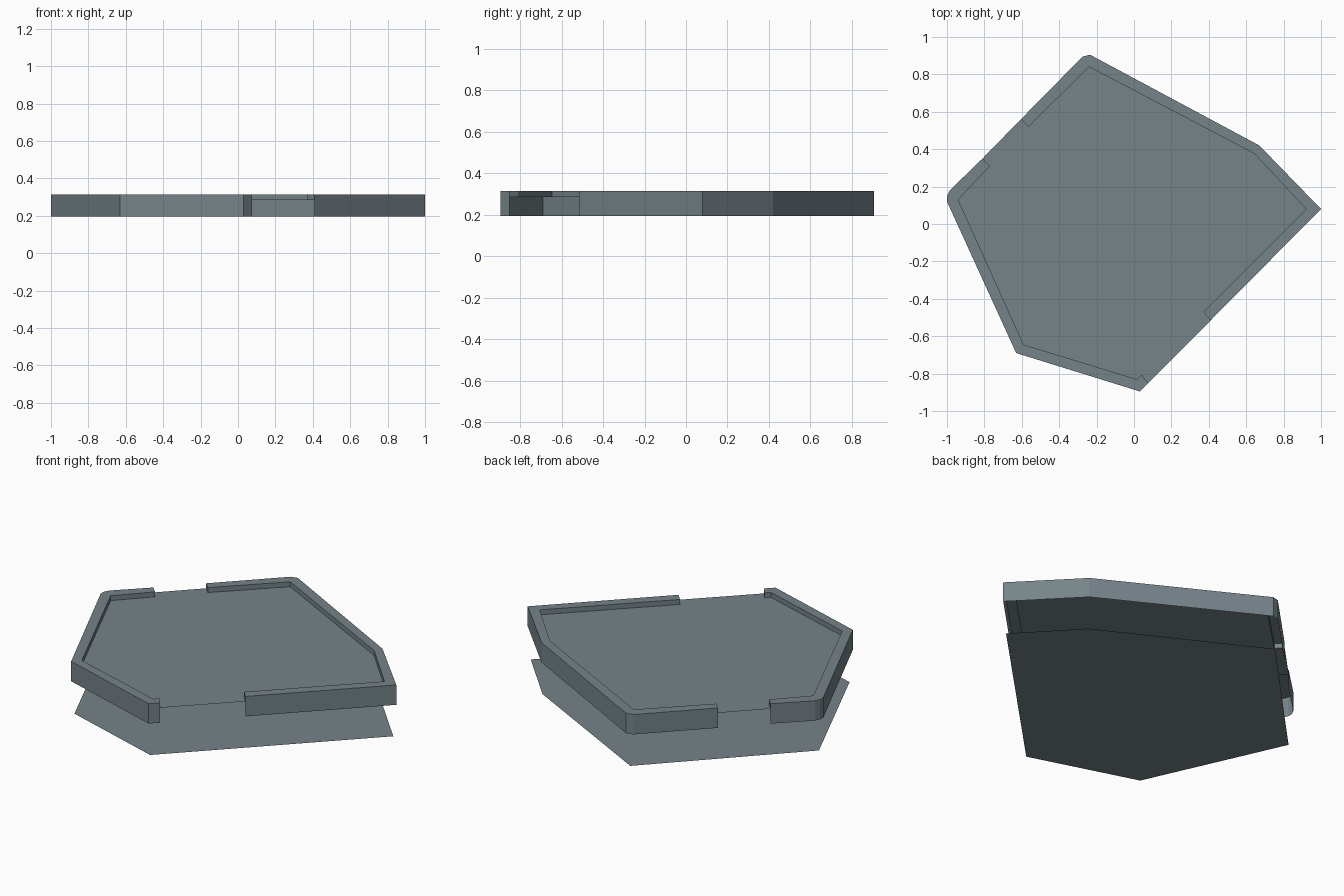
import bpy
import bmesh

cube = bpy.data.objects.get("Cube")
if cube:
    bpy.data.objects.remove(cube, do_unlink=True)

# Heights of the raised tray
WALL_BOTTOM, FLOOR, RIM_TOP = 0.195, 0.285, 0.315

# One flat colour for everything
slate = bpy.data.materials.new("slate grey")
slate.use_nodes = True
colour = (0.18, 0.23, 0.25, 1)
slate.diffuse_color = colour
slate.node_tree.nodes["Principled BSDF"].inputs["Base Color"].default_value = colour


def make_object(name, polygons):
    """Build an object from a list of polygons and weld their corners."""
    bm = bmesh.new()
    for polygon in polygons:
        corners = list(dict.fromkeys(polygon))
        if len(corners) > 2:
            bm.faces.new([bm.verts.new(co) for co in corners])
    bmesh.ops.remove_doubles(bm, verts=bm.verts[:], dist=0.0005)
    mesh = bpy.data.meshes.new(name)
    bm.to_mesh(mesh)
    bm.free()
    mesh.materials.append(slate)
    obj = bpy.data.objects.new(name, mesh)
    bpy.context.collection.objects.link(obj)
    return obj


def at(point, z):
    return (point[0], point[1], z)


def hollow_rim(name, run):
    """Outer wall, flat top, short inner lip and end caps; open underneath."""
    polygons = []
    for (out_a, in_a), (out_b, in_b) in zip(run, run[1:]):
        polygons += [
            [at(out_a, WALL_BOTTOM), at(out_b, WALL_BOTTOM), at(out_b, RIM_TOP), at(out_a, RIM_TOP)],
            [at(out_a, RIM_TOP), at(out_b, RIM_TOP), at(in_b, RIM_TOP), at(in_a, RIM_TOP)],
            [at(in_b, FLOOR), at(in_a, FLOOR), at(in_a, RIM_TOP), at(in_b, RIM_TOP)],
        ]
    for (outer, inner), is_end in ((run[0], False), (run[-1], True)):
        cap = [at(outer, FLOOR), at(outer, RIM_TOP), at(inner, RIM_TOP), at(inner, FLOOR)]
        polygons.append(cap[::-1] if is_end else cap)
    return make_object(name, polygons)


# Rim runs, counterclockwise, as pairs of outer and inner points
back_run = [
    ((0.41, -0.515), (0.37, -0.47)),
    ((1.0, 0.08), (0.92, 0.08)),
    ((0.67, 0.42), (0.645, 0.375)),
    ((-0.235, 0.905), (-0.24, 0.84)),
    ((-0.275, 0.895), (-0.24, 0.84)),
    ((-0.605, 0.56), (-0.565, 0.52)),
]
front_run = [
    ((-0.81, 0.35), (-0.77, 0.31)),
    ((-0.985, 0.18), (-0.94, 0.13)),
    ((-1.0, 0.15), (-0.94, 0.13)),
    ((-1.0, 0.12), (-0.94, 0.13)),
    ((-0.63, -0.69), (-0.59, -0.645)),
    ((0.03, -0.895), (0.015, -0.83)),
    ((0.075, -0.85), (0.04, -0.805)),
]
hollow_rim("back_rim", back_run)
hollow_rim("front_rim", front_run)

# Raised floor: follows the inner lip, reaches the outer edge in the two gaps
outline = []
for run in (back_run, front_run):
    outline += [run[0][0]] + [inner for outer, inner in run] + [run[-1][0]]
make_object("raised_floor", [[at(p, FLOOR) for p in outline]])

# Flat base sheet on the ground
base = [(0.98, 0.08), (0.67, 0.41), (-0.255, 0.895),
        (-0.985, 0.14), (-0.615, -0.68), (0.03, -0.88)]
make_object("base_plate", [[at(p, 0) for p in base]])
